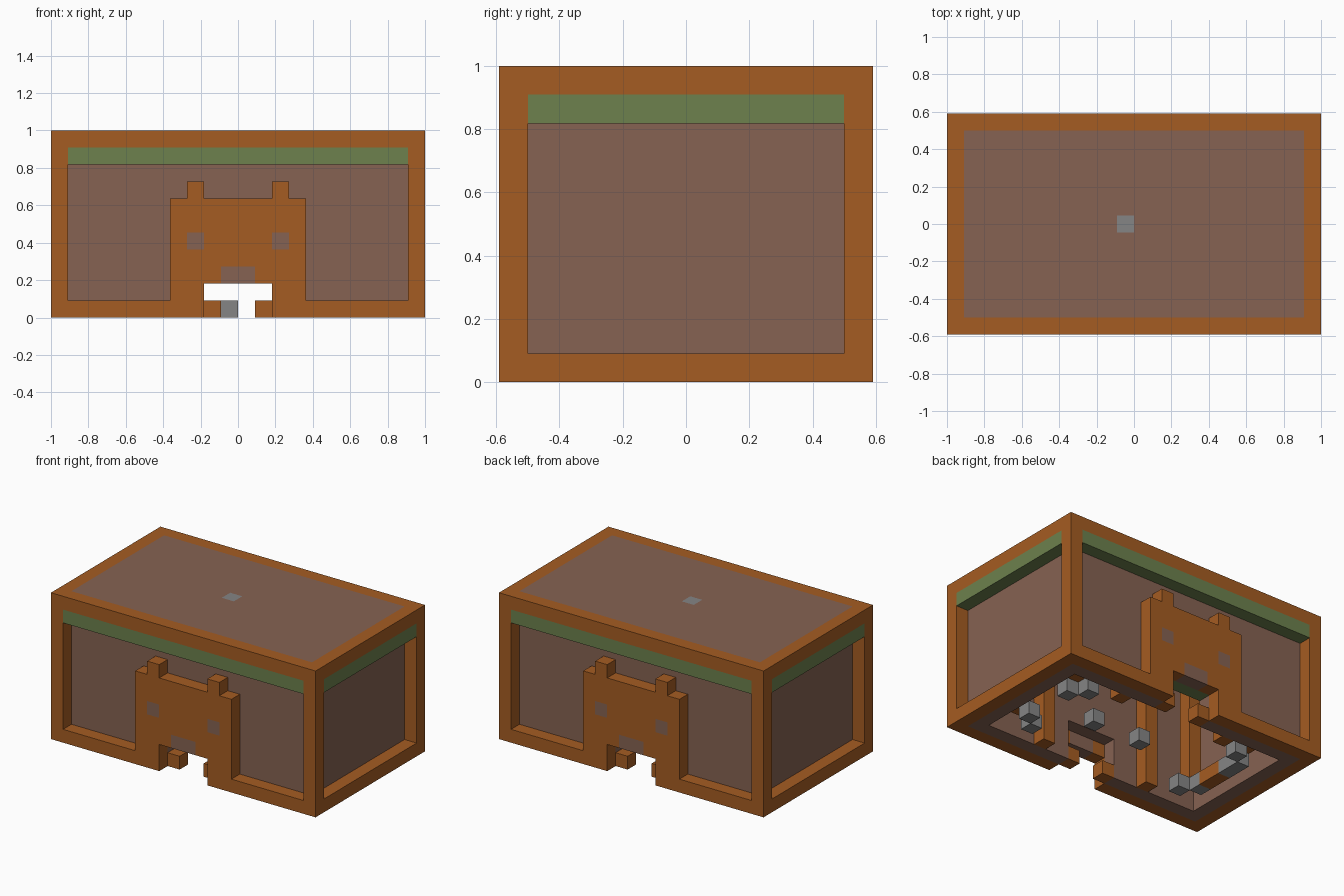
import bpy, bmesh, math
from mathutils import Vector

if "Cube" in bpy.data.objects:
    bpy.data.objects.remove(bpy.data.objects["Cube"], do_unlink=True)

NX, NY, NZ = 22, 13, 11      # size of the block in unit cells
U = 2 / NX


def material(name, rgb):
    m = bpy.data.materials.new(name)
    m.use_nodes = True
    m.diffuse_color = (*rgb, 1)
    m.node_tree.nodes["Principled BSDF"].inputs["Base Color"].default_value = (*rgb, 1)
    return m


orange = material("orange", (0.375, 0.107, 0.016))
brown = material("dusty brown", (0.238, 0.123, 0.085))
green = material("moss green", (0.153, 0.220, 0.075))
gray = material("gray", (0.235, 0.235, 0.235))

cells = {}                   # cell -> part name
colours = {}                 # part name -> material


def fill(part, mat, x, y, z, mirror=""):
    """Fill a range of cells, optionally mirrored in x and y; part None cuts."""
    if part:
        colours[part] = mat
    for i in range(*x):
        for j in range(*y):
            for k in range(*z):
                for a in {i, NX - 1 - i} if "x" in mirror else {i}:
                    for b in {j, NY - 1 - j} if "y" in mirror else {j}:
                        if part:
                            cells[a, b, k] = part
                        else:
                            cells.pop((a, b, k), None)


# Hollow shell: walls and roof
fill("walls", brown, (1, NX - 1), (1, 2), (0, NZ), "y")
fill("walls", brown, (1, 2), (1, NY - 1), (0, NZ), "x")
fill("roof", brown, (1, NX - 1), (1, NY - 1), (NZ - 1, NZ))
fill("roof_spot", gray, (10, 11), (6, 7), (NZ - 1, NZ))

# Outer frame along all twelve edges
for z in ((0, 1), (NZ - 1, NZ)):
    fill("frame", orange, (0, NX), (0, 1), z, "y")
    fill("frame", orange, (0, 1), (0, NY), z, "x")
fill("frame", orange, (0, 1), (0, 1), (0, NZ), "xy")

# Green band below the top edge
fill("green_band", green, (1, NX - 1), (0, 1), (9, 10), "y")
fill("green_band", green, (0, 1), (1, NY - 1), (9, 10), "x")

# Animal face on front and back: head, ears, eyes, nose
fill("face", orange, (7, 15), (0, 1), (0, 7), "y")
fill("ears", orange, (8, 9), (0, 1), (7, 8), "xy")
fill("eyes", brown, (8, 9), (0, 1), (4, 5), "xy")
fill("nose", brown, (10, 12), (0, 1), (2, 3), "y")

# Mouth doorways with teeth
fill(None, None, (9, 13), (0, 2), (0, 2), "y")
fill(None, None, (9, 13), (1, 2), (2, 3))
fill("mouth_lintel", green, (9, 13), (11, 12), (2, 3))
fill("teeth", orange, (9, 10), (1, 2), (0, 1), "xy")

# Inside: pillars, stones and a bench
fill("pillars", orange, (6, 7), (2, 3), (0, NZ - 1), "xy")
fill("corner_pillars", orange, (3, 4), (3, 4), (1, NZ - 1), "xy")
fill("stones", gray, (3, 4), (4, 5), (0, 1), "xy")
fill("stones", gray, (4, 5), (3, 4), (0, 1), "xy")
fill("stones", gray, (10, 11), (6, 7), (0, 1))
fill("stones", gray, (14, 15), (6, 7), (0, 1))
fill("stones", gray, (3, 4), (7, 8), (0, 1))
fill("bench", orange, (3, 4), (5, 7), (0, 1))


def build(part):
    """Make one object from the exposed sides of a part's cells."""
    bm = bmesh.new()
    for cell in [c for c, p in cells.items() if p == part]:
        for axis in range(3):
            for side in (0, 1):
                near = list(cell)
                near[axis] += 2 * side - 1
                if tuple(near) in cells:
                    continue
                corners = []
                for p, q in ((0, 0), (1, 0), (1, 1), (0, 1)):
                    c = Vector(cell)
                    c[axis] += side
                    c[(axis + 1) % 3] += p
                    c[(axis + 2) % 3] += q
                    corners.append(bm.verts.new((c - Vector((NX / 2, NY / 2, 0))) * U))
                bm.faces.new(corners if side else corners[::-1])
    bmesh.ops.remove_doubles(bm, verts=bm.verts, dist=U / 100)
    bmesh.ops.dissolve_limit(bm, angle_limit=math.radians(1),
                             verts=bm.verts, edges=bm.edges)
    mesh = bpy.data.meshes.new(part)
    bm.to_mesh(mesh)
    bm.free()
    mesh.materials.append(colours[part])
    bpy.context.collection.objects.link(bpy.data.objects.new(part, mesh))


for part in colours:
    build(part)
